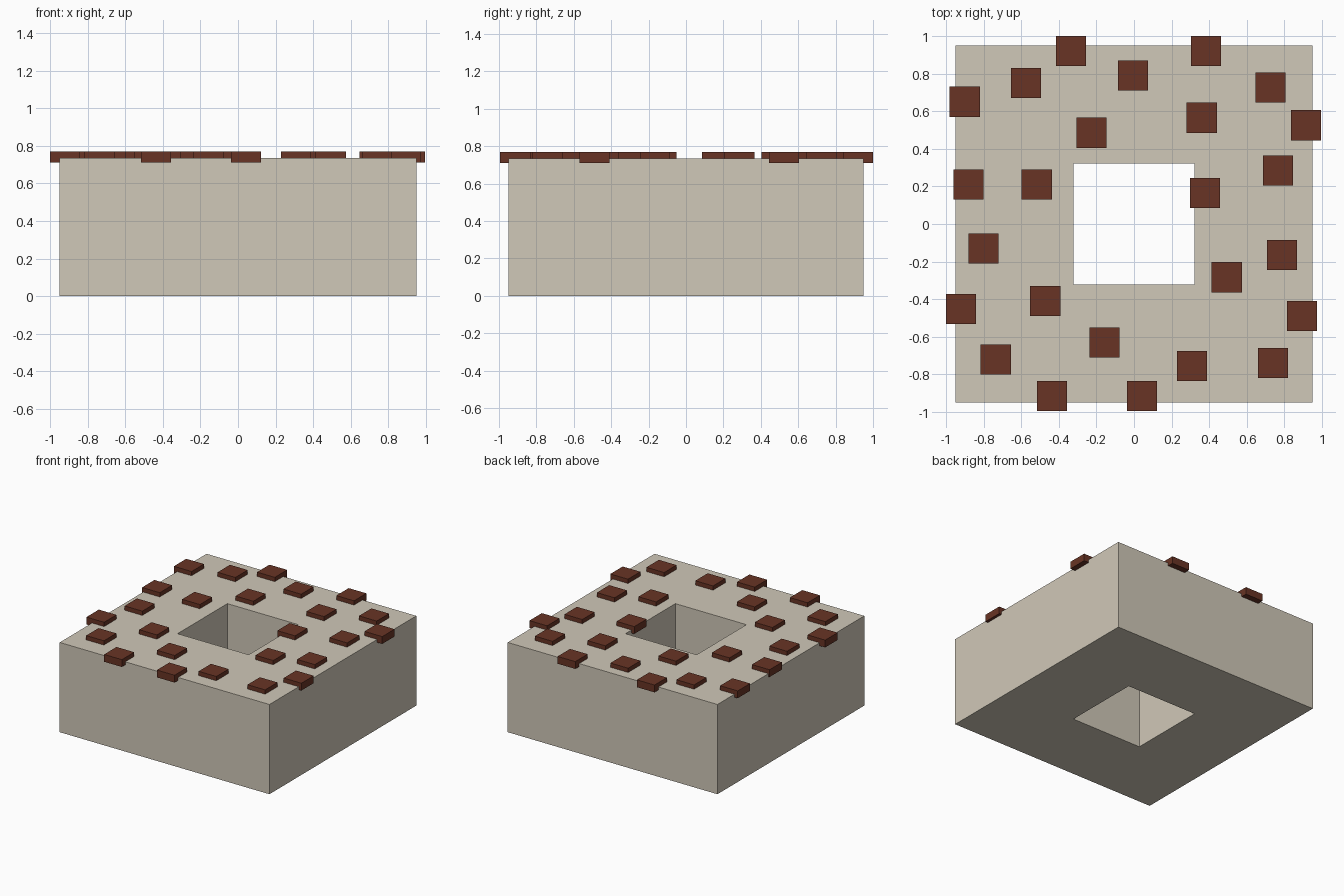
import bpy, bmesh
from mathutils import Matrix

if "Cube" in bpy.data.objects:
    bpy.data.objects.remove(bpy.data.objects["Cube"])


def material(name, rgb):
    m = bpy.data.materials.new(name)
    m.diffuse_color = (*rgb, 1)
    m.use_nodes = True
    m.node_tree.nodes["Principled BSDF"].inputs["Base Color"].default_value = m.diffuse_color
    return m


def finish(name, bm, mat):
    bmesh.ops.recalc_face_normals(bm, faces=bm.faces)
    me = bpy.data.meshes.new(name)
    bm.to_mesh(me)
    bm.free()
    me.materials.append(mat)
    ob = bpy.data.objects.new(name, me)
    bpy.context.collection.objects.link(ob)
    return ob


cream = material("cream", (0.63, 0.578, 0.479))
brown = material("dark_brown", (0.138, 0.034, 0.018))

OUTER, HOLE, TOP = 0.95, 0.322, 0.735
CHIP, CHIP_LOW, CHIP_HIGH = 0.16, 0.71, 0.77

# Square block with a square hole right through it
bm = bmesh.new()
rings = []
for half, z in ((OUTER, 0), (OUTER, TOP), (HOLE, TOP), (HOLE, 0)):
    rings.append([bm.verts.new((sx * half, sy * half, z))
                  for sx, sy in ((-1, -1), (1, -1), (1, 1), (-1, 1))])
for i in range(4):
    a, b = rings[i], rings[(i + 1) % 4]
    for k in range(4):
        n = (k + 1) % 4
        bm.faces.new((a[k], a[n], b[n], b[k]))
finish("block", bm, cream)

# Scattered square chips pressed into the top, some hanging over the edges
spots = [(-.335, .92), (.383, .92), (-.574, .75), (-.005, .79), (.725, .725),
         (-.90, .65), (.915, .525), (.36, .565), (-.225, .485), (-.88, .21),
         (-.517, .21), (.377, .165), (.765, .285), (-.80, -.13), (.787, -.165),
         (.493, -.283), (-.472, -.41), (-.92, -.453), (.893, -.49),
         (-.735, -.72), (-.157, -.63), (.308, -.755), (.74, -.74),
         (-.436, -.915), (.042, -.915)]
for i, (x, y) in enumerate(spots):
    bm = bmesh.new()
    bmesh.ops.create_cube(bm, size=1, matrix=Matrix.Diagonal(
        (CHIP, CHIP, CHIP_HIGH - CHIP_LOW, 1)))
    ob = finish(f"chip_{i + 1}", bm, brown)
    ob.location = (x, y, (CHIP_LOW + CHIP_HIGH) / 2)
